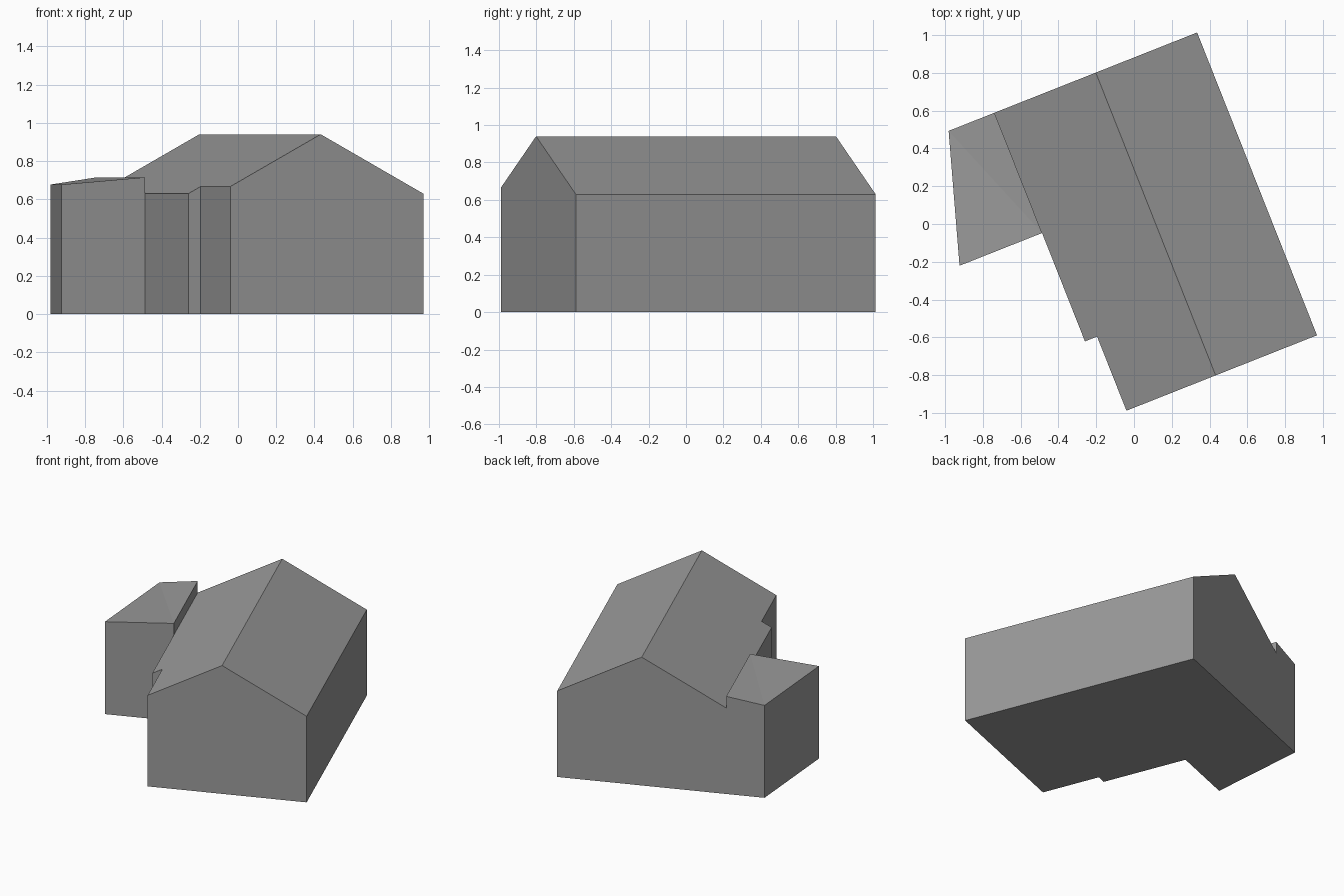
import bpy
import bmesh
from math import radians
from mathutils import Matrix

cube = bpy.data.objects.get("Cube")
if cube:
    bpy.data.objects.remove(cube, do_unlink=True)

# One plain grey for the whole building
grey = bpy.data.materials.new("plain grey")
grey.use_nodes = True
grey.diffuse_color = (0.32, 0.32, 0.32, 1)
grey.node_tree.nodes["Principled BSDF"].inputs["Base Color"].default_value = (0.32, 0.32, 0.32, 1)

# Building axes: u across the ridge, v along it
PLACE = Matrix.Translation((0.115, 0, 0)) @ Matrix.Rotation(radians(21.6), 4, "Z")
BACK, FRONT, HALF = 0.862, -0.862, 0.577
RIDGE, EAVE = 0.94, 0.63


def gable(u, v):
    return (u, v, RIDGE - (RIDGE - EAVE) * abs(u) / HALF)


def building(name, roof_faces):
    """Make a closed solid by extruding roof faces down to the ground."""
    bm = bmesh.new()
    for face in roof_faces:
        bm.faces.new([bm.verts.new(p) for p in face])
    bmesh.ops.remove_doubles(bm, verts=bm.verts, dist=0.0001)
    ext = bmesh.ops.extrude_face_region(bm, geom=bm.faces[:], use_keep_orig=True)
    for item in ext["geom"]:
        if isinstance(item, bmesh.types.BMVert):
            item.co.z = 0
    # drop the wall below the ridge, which lies inside the solid
    inner = [f for f in bm.faces if all(len(e.link_faces) > 2 for e in f.edges
                                        if abs(e.verts[0].co.z - e.verts[1].co.z) < 0.001)
             and abs(f.normal.z) < 0.01]
    bmesh.ops.delete(bm, geom=inner, context="FACES_ONLY")
    bmesh.ops.recalc_face_normals(bm, faces=bm.faces[:])
    bm.transform(PLACE)
    mesh = bpy.data.meshes.new(name)
    bm.to_mesh(mesh)
    bm.free()
    mesh.materials.append(grey)
    obj = bpy.data.objects.new(name, mesh)
    bpy.context.collection.objects.link(obj)
    return obj


# Main house: plain right slope, left slope set back near the front
notch_v, notch_u = -0.44, -0.508
right_slope = [gable(0, FRONT), gable(HALF, FRONT), gable(HALF, BACK), gable(0, BACK)]
left_slope = [gable(0, FRONT), gable(0, BACK), gable(-HALF, BACK),
              gable(-HALF, notch_v), gable(notch_u, notch_v), gable(notch_u, FRONT)]
building("main_house", [right_slope, left_slope])

# Side annex: shallow lean-to whose top edge stands above the main eave
top, low = 0.715, 0.677
inner_back, inner_front = (-HALF, BACK, top), (-HALF, 0.177, top)
outer_back, outer_front = (-0.838, BACK, low), (-1.047, 0.177, low)
building("side_annex", [[inner_back, outer_back, inner_front],
                        [outer_back, outer_front, inner_front]])
